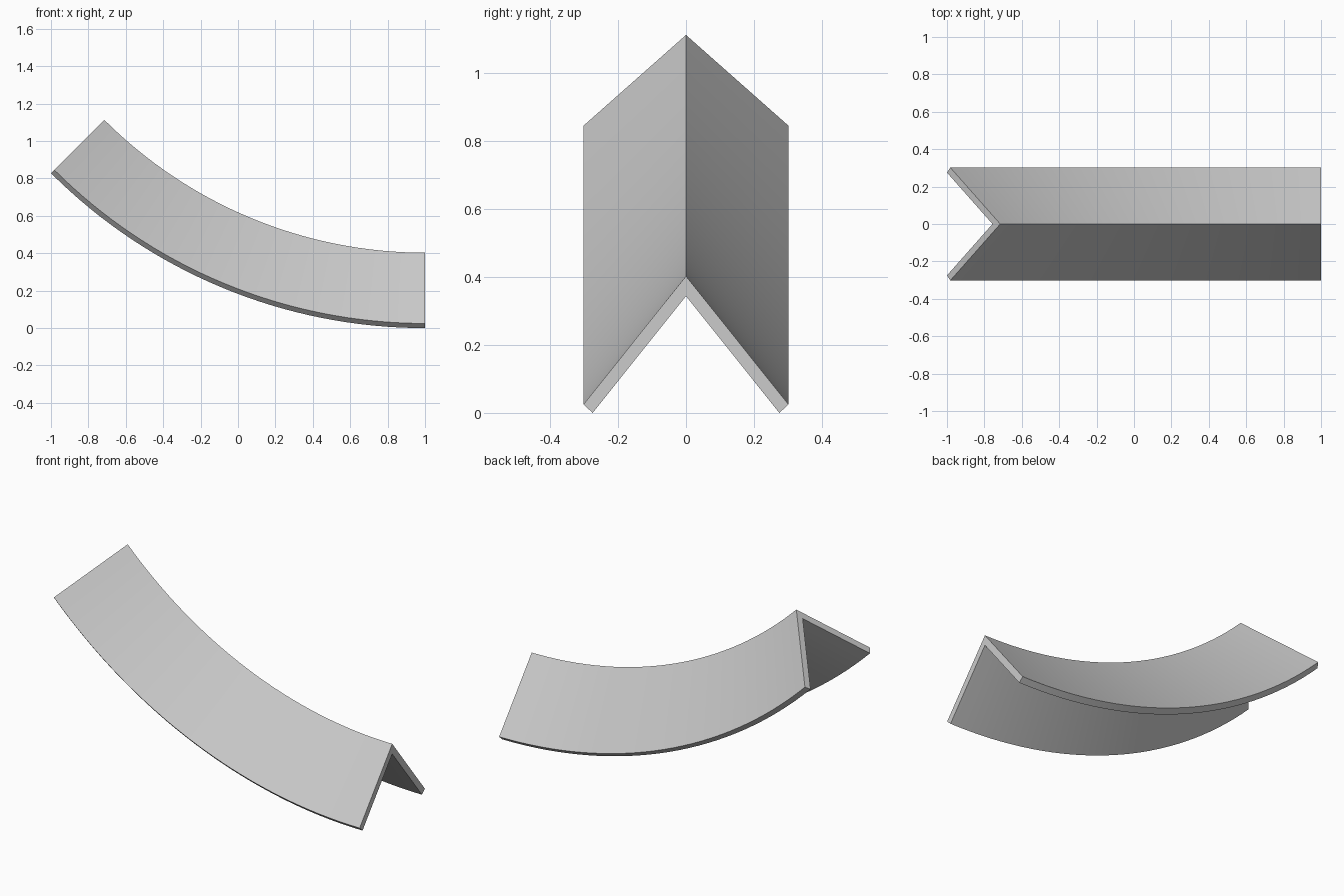
import bpy, bmesh, math

if "Cube" in bpy.data.objects:
    bpy.data.objects.remove(bpy.data.objects["Cube"])

# Inverted V angle-bar section (y, z), swept 45 degrees around a y-parallel axis
R = 2 / math.sin(math.radians(45))
SWEEP = math.radians(45)
STEPS = 32
half = [(0.302, 0.025), (0.275, 0.0)]
profile = [(0, 0.403)] + half + [(0, 0.344)] + [(-y, z) for y, z in reversed(half)]

bm = bmesh.new()
rings = []
for i in range(STEPS + 1):
    a = SWEEP * i / STEPS
    rings.append([bm.verts.new((1 - (R - z) * math.sin(a), y,
                                R - (R - z) * math.cos(a))) for y, z in profile])

# Side walls
n = len(profile)
for r, s in zip(rings, rings[1:]):
    for j in range(n):
        k = (j + 1) % n
        bm.faces.new((r[j], r[k], s[k], s[j]))

# End caps, one quad per leg
for r in (rings[0], rings[-1]):
    bm.faces.new((r[0], r[1], r[2], r[3]))
    bm.faces.new((r[0], r[3], r[4], r[5]))
bmesh.ops.recalc_face_normals(bm, faces=bm.faces)

mesh = bpy.data.meshes.new("curved_angle_bar")
bm.to_mesh(mesh)
bm.free()
bar = bpy.data.objects.new("curved_angle_bar", mesh)
bpy.context.collection.objects.link(bar)

# Smooth along the curve, sharp at the section corners
bpy.context.view_layer.objects.active = bar
bar.select_set(True)
bpy.ops.object.shade_smooth_by_angle(angle=math.radians(30))
